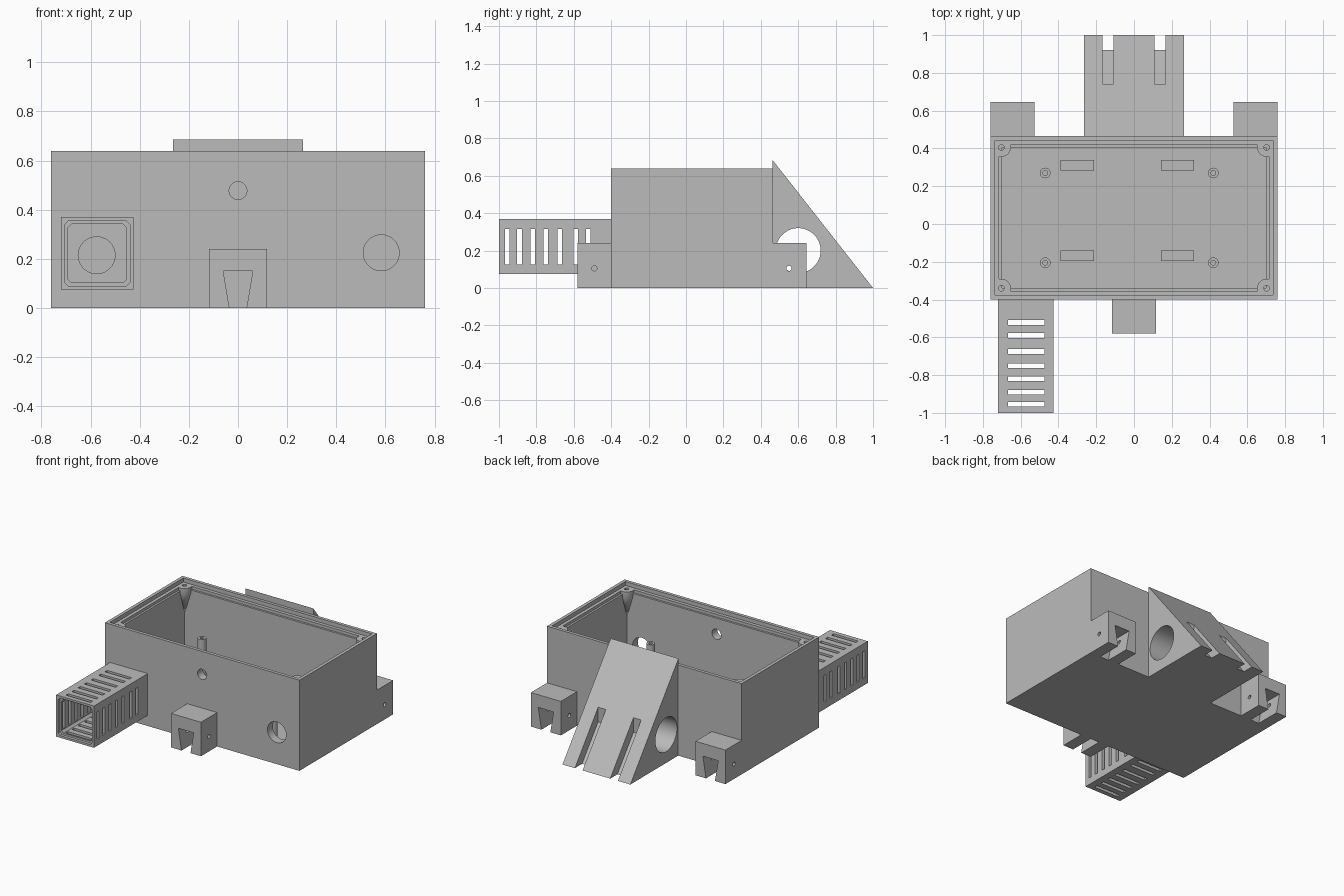
import bpy, bmesh, math
from mathutils import Vector

cube = bpy.data.objects.get("Cube")
if cube:
    bpy.data.objects.remove(cube, do_unlink=True)

GREY = (0.5, 0.5, 0.5, 1)
mat = bpy.data.materials.new("plain grey")
mat.use_nodes = True
mat.diffuse_color = GREY
mat.node_tree.nodes["Principled BSDF"].inputs["Base Color"].default_value = GREY


def finish(name, bm):
    bmesh.ops.recalc_face_normals(bm, faces=bm.faces[:])
    me = bpy.data.meshes.new(name)
    bm.to_mesh(me)
    bm.free()
    me.materials.append(mat)
    ob = bpy.data.objects.new(name, me)
    bpy.context.collection.objects.link(ob)
    return ob


def prism(name, outline, axis, lo, hi):
    """Extrude a 2D outline along an axis; outline uses the other two axes in order."""
    bm = bmesh.new()

    def point(p, t):
        c = list(p)
        c.insert("xyz".index(axis), t)
        return bm.verts.new(c)
    a = [point(p, lo) for p in outline]
    b = [point(p, hi) for p in outline]
    bm.faces.new(a)
    bm.faces.new(b)
    for i in range(len(a)):
        j = (i + 1) % len(a)
        bm.faces.new((a[i], a[j], b[j], b[i]))
    return finish(name, bm)


def box(name, x, y, z):
    return prism(name, [(x[0], y[0]), (x[1], y[0]), (x[1], y[1]), (x[0], y[1])], "z", *z)


def circle(u, v, r, n=40):
    return [(u + r * math.cos(2 * math.pi * i / n), v + r * math.sin(2 * math.pi * i / n))
            for i in range(n)]


def chamfered(u, v, c):
    return [(u[0] + c, v[0]), (u[1] - c, v[0]), (u[1], v[0] + c), (u[1], v[1] - c),
            (u[1] - c, v[1]), (u[0] + c, v[1]), (u[0], v[1] - c), (u[0], v[0] + c)]


def cut(ob, *cutters):
    bpy.ops.object.select_all(action="DESELECT")
    ob.select_set(True)
    bpy.context.view_layer.objects.active = ob
    for c in cutters:
        m = ob.modifiers.new("cut", "BOOLEAN")
        m.operation, m.solver, m.object = "DIFFERENCE", "EXACT", c
        bpy.ops.object.modifier_apply(modifier=m.name)
        bpy.data.objects.remove(c, do_unlink=True)


def smooth(ob):
    bpy.ops.object.select_all(action="DESELECT")
    ob.select_set(True)
    bpy.context.view_layer.objects.active = ob
    bpy.ops.object.shade_smooth_by_angle(angle=math.radians(30))


# Main enclosure: open tray with a stepped rim and three cable holes
X, Y0, Y1, H, FLOOR, LEDGE = 0.76, -0.40, 0.465, 0.64, 0.05, 0.612
case = box("enclosure", (-X, X), (Y0, Y1), (0, H))
for inset, bottom in ((0.023, LEDGE), (0.046, 0.592), (0.06, FLOOR)):
    cut(case, box("cutter", (inset - X, X - inset), (Y0 + inset, Y1 - inset), (bottom, 0.8)))
for x, z, r in ((-0.575, 0.215, 0.075), (0.583, 0.225, 0.073), (0, 0.478, 0.036)):
    cut(case, prism("cutter", circle(x, z, r), "y", -0.5, -0.25))
smooth(case)

# Corner screw bosses tapering down into the corners
for sx in (-1, 1):
    for y, corner_y in ((-0.34, Y0 + 0.05), (0.405, Y1 - 0.05)):
        bm = bmesh.new()
        for z in (LEDGE, 0.57):
            for p in circle(sx * 0.702, y, 0.05, 24):
                bm.verts.new((*p, z))
        bm.verts.new((sx * 0.71, corner_y, 0.38))
        bmesh.ops.convex_hull(bm, input=bm.verts[:])
        boss = finish("corner_screw_boss", bm)
        cut(boss, prism("cutter", circle(sx * 0.702, y, 0.015, 16), "z", 0.53, 0.7))
        smooth(boss)

# Board standoffs and low floor pads
for x in (-0.47, 0.42):
    for y in (-0.205, 0.27):
        post = prism("standoff", circle(x, y, 0.028, 24), "z", FLOOR, 0.355)
        cut(post, prism("cutter", circle(x, y, 0.013, 16), "z", 0.25, 0.5))
        smooth(post)
for x in (-0.3, 0.23):
    for y in (-0.167, 0.312):
        box("floor_pad", (x - 0.088, x + 0.088), (y - 0.028, y + 0.028), (FLOOR, 0.075))

# Slotted vent duct, open at the front
duct = box("vent_duct", (-0.72, -0.425), (-1, Y0), (0.075, 0.37))
cut(duct,
    prism("cutter", chamfered((-0.692, -0.453), (0.103, 0.342), 0.015), "y", -1.1, -0.35),
    prism("cutter", chamfered((-0.705, -0.44), (0.09, 0.355), 0.015), "y", -1.1, -0.98))
for y in (-0.955, -0.89, -0.82, -0.75, -0.675, -0.59, -0.522):
    span = (y - 0.0125, y + 0.0125)
    cut(duct, box("cutter", (-0.667, -0.475), span, (0, 0.5)),
        box("cutter", (-0.8, -0.35), span, (0.125, 0.315)))


# Mounting feet with a dovetail channel and a cross pin hole
def foot(name, x, y0, y1, pin_y):
    ob = box(name, (x - 0.117, x + 0.117), (y0, y1), (0, 0.24))
    channel = [(x - 0.033, -0.01), (x + 0.033, -0.01), (x + 0.06, 0.15), (x - 0.06, 0.15)]
    cut(ob, prism("cutter", channel, "y", y0 - 0.1, y1 + 0.1),
        prism("cutter", circle(pin_y, 0.105, 0.014, 20), "x", x - 0.2, x + 0.2))
    smooth(ob)


foot("front_foot", 0, -0.58, Y0, -0.49)
foot("back_right_foot", -0.643, Y1, 0.645, 0.55)
foot("back_left_foot", 0.643, Y1, 0.645, 0.55)

# Rear ramp with a round cross bore and two sloping slots
ramp = prism("rear_ramp", [(0.462, 0), (1, 0), (0.462, 0.685)], "x", -0.265, 0.265)
cut(ramp, prism("cutter", circle(0.6, 0.2, 0.12, 56), "x", -0.4, 0.4))
groove = [(0.74, 0.5), (0.74, 0.228), (0.94, -0.025), (1.1, -0.025), (1.1, 0.5)]
for lo, hi in ((-0.168, -0.108), (0.108, 0.168)):
    cut(ramp, prism("cutter", groove, "x", lo, hi))
smooth(ramp)
